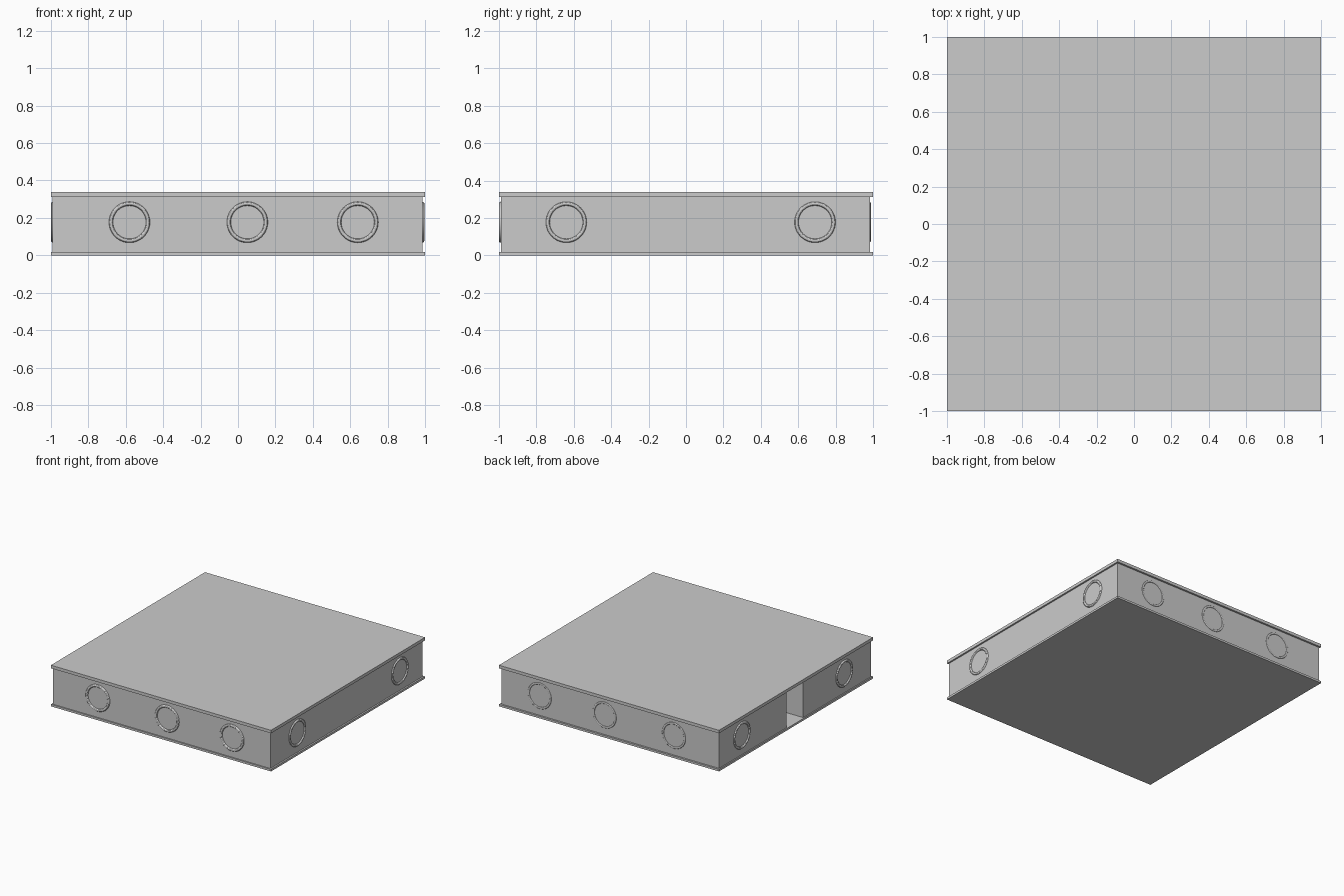
import bpy, bmesh, math
from mathutils import Matrix

if "Cube" in bpy.data.objects:
    bpy.data.objects.remove(bpy.data.objects["Cube"])

FLOOR_TOP, ROOF_BOTTOM, TOP = 0.017, 0.313, 0.338
X0, X1, Y0, Y1 = -0.99, 0.987, -0.99, 0.985   # outer wall faces
DOOR = 0.107                                  # half width of the doorway
RING_Z = 0.177


def finish(name, bm):
    bmesh.ops.recalc_face_normals(bm, faces=bm.faces)
    mesh = bpy.data.meshes.new(name)
    bm.to_mesh(mesh)
    bm.free()
    obj = bpy.data.objects.new(name, mesh)
    bpy.context.collection.objects.link(obj)
    return obj


def prism(name, outline, z0, z1):
    bm = bmesh.new()
    face = bm.faces.new([bm.verts.new((x, y, z0)) for x, y in outline])
    top = bmesh.ops.extrude_face_region(bm, geom=[face])
    verts = [v for v in top["geom"] if isinstance(v, bmesh.types.BMVert)]
    bmesh.ops.translate(bm, verts=verts, vec=(0, 0, z1 - z0))
    # extrusion drops the starting face only when told to; make sure it is closed
    bmesh.ops.holes_fill(bm, edges=[e for e in bm.edges if e.is_boundary])
    return finish(name, bm)


def window_ring(name, location, rotation):
    bpy.ops.mesh.primitive_torus_add(
        major_radius=0.099, minor_radius=0.011, major_segments=48,
        minor_segments=12, location=location, rotation=rotation)
    bpy.context.object.name = name
    bpy.ops.object.shade_smooth_by_angle()


# Floor and roof slabs
square = [(-1, -1), (1, -1), (1, 1), (-1, 1)]
prism("floor_slab", square, 0, FLOOR_TOP)
prism("roof_slab", square, ROOF_BOTTOM, TOP)

# Wall block with an entrance passage on the left side
depth = -0.45
prism("walls", [(X0, Y0), (X1, Y0), (X1, Y1), (X0, Y1), (X0, DOOR),
                (depth, DOOR), (depth, -DOOR), (X0, -DOOR)],
      FLOOR_TOP, ROOF_BOTTOM)

# Round window frames on the front and back
for i, x in enumerate((-0.58, 0.05, 0.64)):
    window_ring(f"front_window_{i}", (x, -0.989, RING_Z), (math.pi / 2, 0, 0))
    window_ring(f"back_window_{i}", (x, 0.978, RING_Z), (math.pi / 2, 0, 0))

# Round window frames on the left and right
for i, y in enumerate((-0.64, 0.69)):
    window_ring(f"right_window_{i}", (0.985, y, RING_Z), (0, math.pi / 2, 0))
    window_ring(f"left_window_{i}", (-0.988, y, RING_Z), (0, math.pi / 2, 0))
